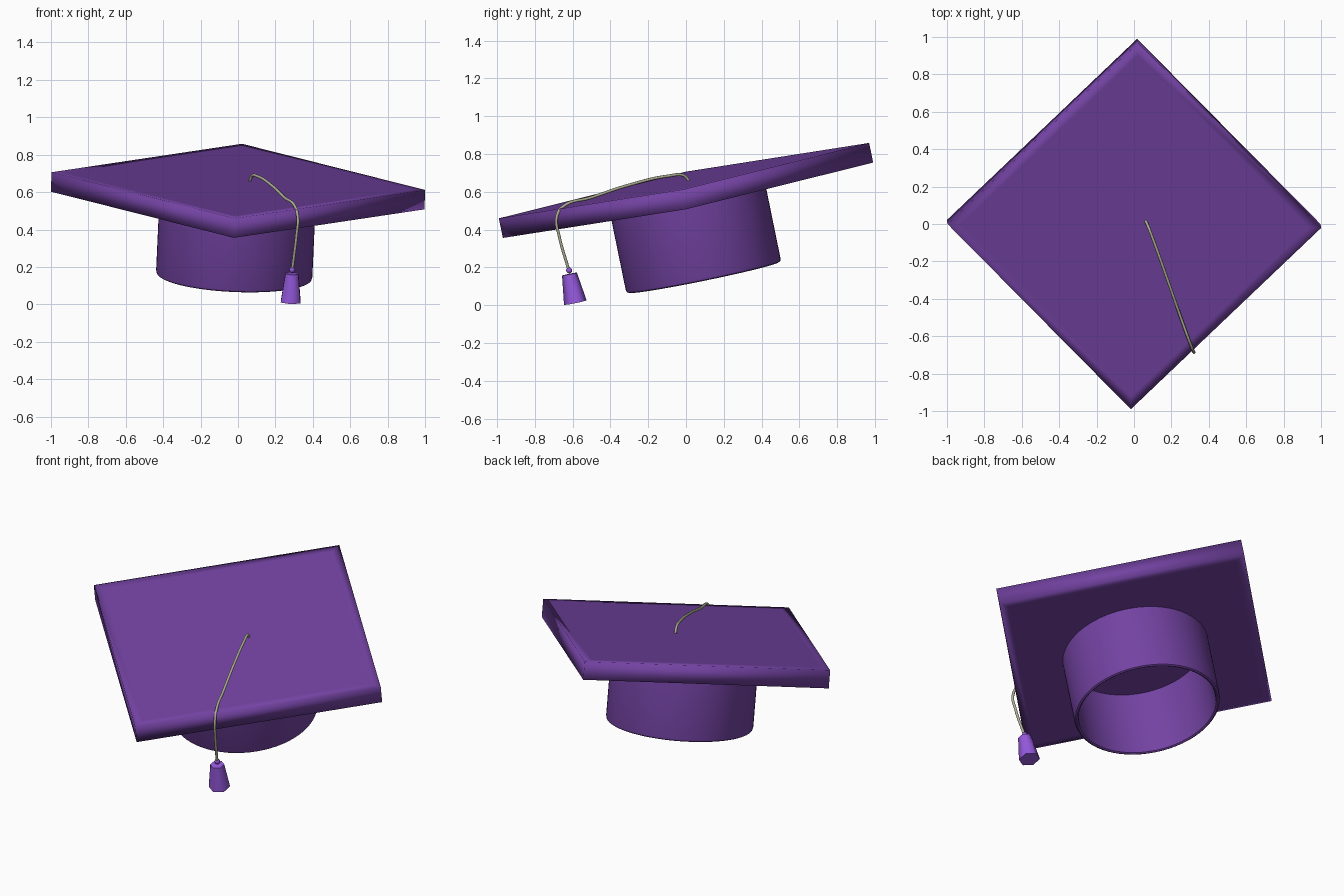
import bpy, bmesh, math
from mathutils import Vector, Matrix

if "Cube" in bpy.data.objects:
    bpy.data.objects.remove(bpy.data.objects["Cube"])

# Tilted frame shared by the whole hat: u left-right, v front-back, n up
u = Vector((1, -0.01, -0.0475)).normalized()
v = Vector((0.01, 0.98, 0.2))
v = (v - u * v.dot(u)).normalized()
n = u.cross(v)
ROT = Matrix((u, v, n)).transposed().to_4x4()
BOARD_CENTRE = Vector((0, 0, 0.607))


def material(name, rgb):
    m = bpy.data.materials.new(name)
    m.diffuse_color = (*rgb, 1)
    m.use_nodes = True
    m.node_tree.nodes["Principled BSDF"].inputs["Base Color"].default_value = m.diffuse_color
    return m


purple = material("purple_cloth", (0.17, 0.055, 0.36))
violet = material("violet_thread", (0.30, 0.10, 0.72))
cord_mat = material("cord_thread", (0.42, 0.42, 0.30))


def finish(bm, name, mat, centre, angle=None):
    """Turn a bmesh into an object placed in the tilted frame."""
    bmesh.ops.recalc_face_normals(bm, faces=bm.faces)
    me = bpy.data.meshes.new(name)
    bm.to_mesh(me)
    bm.free()
    me.materials.append(mat)
    ob = bpy.data.objects.new(name, me)
    bpy.context.collection.objects.link(ob)
    ob.matrix_world = Matrix.Translation(centre) @ ROT
    bpy.ops.object.select_all(action='DESELECT')
    ob.select_set(True)
    bpy.context.view_layer.objects.active = ob
    if angle is None:
        bpy.ops.object.shade_smooth()
    else:
        bpy.ops.object.shade_smooth_by_angle(angle=math.radians(angle))
    return ob


# Square board, corners on the axes, with inset loops for soft edge shading
bm = bmesh.new()
bmesh.ops.create_cube(bm, size=1)
bmesh.ops.scale(bm, vec=(1.414, 1.414, 0.106), verts=bm.verts)
bmesh.ops.rotate(bm, matrix=Matrix.Rotation(math.pi / 4, 3, 'Z'), verts=bm.verts)
flat = [f for f in bm.faces if abs(f.normal.z) > 0.9]
bmesh.ops.inset_individual(bm, faces=flat, thickness=0.07)
finish(bm, "board", purple, BOARD_CENTRE)

# Hollow skull cap: wall profile with a rounded rim, spun round the axis
profile = [(0.418, -0.04), (0.418, -0.452), (0.414, -0.465), (0.405, -0.470),
           (0.396, -0.465), (0.392, -0.452), (0.392, -0.04)]
bm = bmesh.new()
ring = [bm.verts.new((r, 0, z)) for r, z in profile]
edges = [bm.edges.new(pair) for pair in zip(ring, ring[1:] + ring[:1])]
bmesh.ops.spin(bm, geom=ring + edges, cent=(0, 0, 0), axis=(0, 0, 1),
               angle=math.tau, steps=64)
bmesh.ops.remove_doubles(bm, verts=bm.verts, dist=1e-4)
finish(bm, "skull_cap", purple, BOARD_CENTRE, 40)

# Cord from the board centre over the edge down to the tassel
path = [(0.063, 0.015, 0.66), (0.075, -0.012, 0.686), (0.105, -0.09, 0.684),
        (0.18, -0.30, 0.636), (0.25, -0.50, 0.570), (0.307, -0.655, 0.518),
        (0.320, -0.685, 0.460), (0.313, -0.672, 0.370), (0.290, -0.62, 0.185)]
cu = bpy.data.curves.new("cord", 'CURVE')
cu.dimensions = '3D'
cu.bevel_depth = 0.008
cu.bevel_resolution = 2
cu.use_fill_caps = True
cu.resolution_u = 8
sp = cu.splines.new('BEZIER')
sp.bezier_points.add(len(path) - 1)
for bp, co in zip(sp.bezier_points, path):
    bp.co = co
    bp.handle_left_type = bp.handle_right_type = 'AUTO'
cu.materials.append(cord_mat)
bpy.context.collection.objects.link(bpy.data.objects.new("cord", cu))

# Knot above the tassel
bm = bmesh.new()
bmesh.ops.create_uvsphere(bm, u_segments=12, v_segments=8, radius=0.016)
finish(bm, "tassel_knot", violet, Vector((0.290, -0.618, 0.184)))

# Six-sided flared tassel
bm = bmesh.new()
bmesh.ops.create_cone(bm, cap_ends=True, segments=6, radius1=0.061,
                      radius2=0.04, depth=0.155)
finish(bm, "tassel", violet, Vector((0.285, -0.601, 0.089)), 65)
